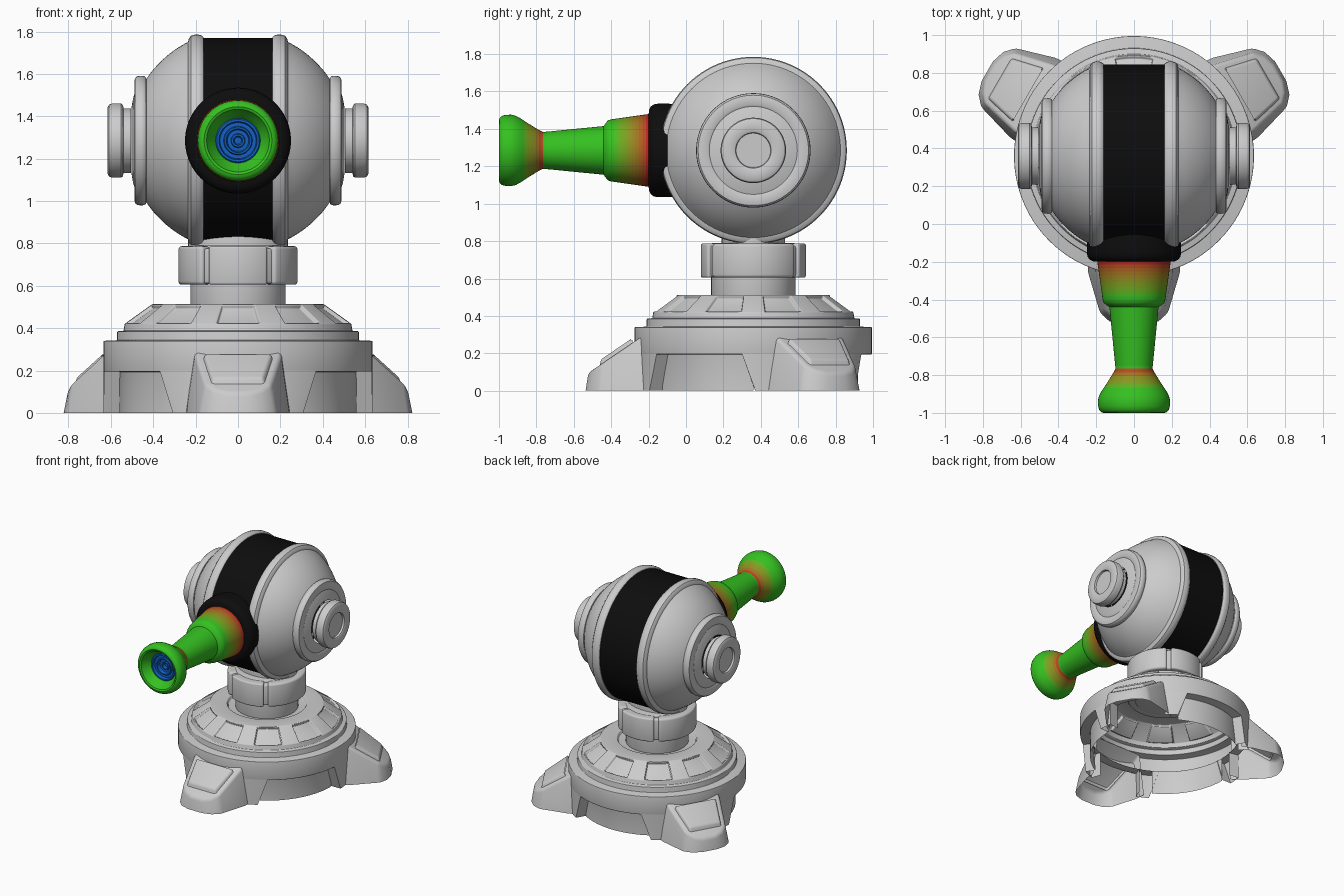
import bpy, bmesh
from math import sin, cos, pi, radians, sqrt

if "Cube" in bpy.data.objects:
    bpy.data.objects.remove(bpy.data.objects["Cube"])

CY, CZ = 0.36, 1.285            # turret axis and ball height
FEET = (-90, 30, 150)           # foot directions in degrees


def material(name, rgb):
    m = bpy.data.materials.new(name)
    m.diffuse_color = (*rgb, 1)
    m.use_nodes = True
    m.node_tree.nodes["Principled BSDF"].inputs["Base Color"].default_value = m.diffuse_color
    return m


def finish(name, bm, bevel=0.0, mats=()):
    """Round the hard edges, then turn the bmesh into a smooth-shaded object."""
    bmesh.ops.remove_doubles(bm, verts=bm.verts, dist=1e-5)
    if bevel:
        hard = [e for e in bm.edges if len(e.link_faces) == 2
                and e.calc_face_angle(0) > radians(28)]
        bmesh.ops.bevel(bm, geom=hard, offset=bevel, segments=3, profile=0.5,
                        affect='EDGES', clamp_overlap=True)
    me = bpy.data.meshes.new(name)
    bm.to_mesh(me)
    bm.free()
    for m in mats:
        me.materials.append(m)
    ob = bpy.data.objects.new(name, me)
    bpy.context.collection.objects.link(ob)
    bpy.ops.object.select_all(action='DESELECT')
    ob.select_set(True)
    bpy.context.view_layer.objects.active = ob
    bpy.ops.object.shade_smooth_by_angle(angle=radians(35))
    return ob


def revolve(prof, loc, axis='Z', sign=1, segs=72):
    """Surface of revolution from (radius, height) points; returns bmesh and face rows."""
    bm = bmesh.new()

    def point(r, h, a):
        c, s, h = r * cos(a), r * sin(a), h * sign
        p = {'Z': (c, s, h), 'X': (h, c, s), 'Y': (c, h, s)}[axis]
        return [p[i] + loc[i] for i in range(3)]
    rings = [[bm.verts.new(point(max(r, 1e-4), h, 2 * pi * i / segs)) for i in range(segs)]
             for r, h in prof]
    flip = (axis == 'Y') != (sign < 0)
    rows = []
    for a, b in zip(rings, rings[1:]):
        row = []
        for i in range(segs):
            j = (i + 1) % segs
            q = [a[i], a[j], b[j], b[i]]
            row.append(bm.faces.new(q[::-1] if flip else q))
        rows.append(row)
    return bm, rows


def lathe(name, prof, loc, axis='Z', sign=1, segs=72, bevel=0.0, mats=()):
    bm, _ = revolve(prof, loc, axis, sign, segs)
    return finish(name, bm, bevel, mats)


def sector(name, r0, r1, z0, z1, bottom, top, bevel, hollow=False, n=10):
    """Curved block between two radii; bottom and top are (start, end) angles."""
    bm = bmesh.new()
    cols = []
    for i in range(n + 1):
        col = []
        for r, z, (a, b) in ((r0, z0, bottom), (r1, z0, bottom), (r1, z1, top), (r0, z1, top)):
            t = radians(a + (b - a) * i / n)
            col.append(bm.verts.new((r * cos(t), CY + r * sin(t), z)))
        cols.append(col)
    for a, b in zip(cols, cols[1:]):
        for k in ((1,) if hollow else range(4)):
            m = (k + 1) % 4
            bm.faces.new((a[k], b[k], b[m], a[m]))
    for c in (cols[0], cols[-1]):
        bm.faces.new(c)
    bmesh.ops.recalc_face_normals(bm, faces=bm.faces)
    finish(name, bm, bevel)


def wedge(name, plan, top_plan, z_bottom, z_top, angle, bevel):
    """Sloped-top block from a half outline (radial, lateral), turned to a foot angle."""
    bm = bmesh.new()
    t = radians(angle)

    def ring(pts, z):
        full = pts + [(u, -v) for u, v in reversed(pts)]
        return [bm.verts.new((u * cos(t) - v * sin(t), CY + u * sin(t) + v * cos(t), z(u)))
                for u, v in full]
    lo, hi = ring(plan, z_bottom), ring(top_plan, z_top)
    for i in range(len(lo) - 1):        # the inner end and underside stay open
        bm.faces.new((lo[i], lo[i + 1], hi[i + 1], hi[i]))
    bm.faces.new(hi)
    bmesh.ops.recalc_face_normals(bm, faces=bm.faces)
    if max(bm.faces, key=lambda f: len(f.verts)).normal.z < 0:
        bmesh.ops.reverse_faces(bm, faces=bm.faces)
    finish(name, bm, bevel)


# Base: hollow stepped shell with ten sunken panels on the sloping tier
base_prof = [(.56, 0), (.56, .195), (.635, .195), (.635, .34), (.57, .343), (.57, .385),
             (.54, .388), (.535, .42), (.405, .513), (.285, .513), (.275, .49), (.2, .49)]
bm, rows = revolve(base_prof, (0, CY, 0), segs=120)
panels = [f for i, f in enumerate(rows[7]) if (i - 86) % 12 < 8]
bm.normal_update()
bmesh.ops.inset_region(bm, faces=panels, thickness=.008, depth=0, use_even_offset=True)
bmesh.ops.inset_region(bm, faces=panels, thickness=.004, depth=-.018, use_even_offset=True)
under_feet = [f for i, f in enumerate(rows[0]) if (i - 80) % 40 < 20]
bmesh.ops.delete(bm, geom=under_feet, context='FACES')
finish("base_shell", bm, .01)

# Feet: sloping leg, raised pad and the wall pieces beside it
slope = lambda u: .09 + (.89 - u) * .68
leg = [(.54, .248), (.62, .242), (.83, .18), (.875, .13), (.897, .06)]
leg_top = [(.54, .205), (.62, .202), (.82, .155), (.862, .11), (.882, .05)]
pad = [(.645, .168), (.825, .128)]
pad_top = [(.655, .155), (.815, .118)]
for k, ang in enumerate(FEET):
    wedge(f"foot_{k}", leg, leg_top, lambda u: 0, lambda u: slope(u), ang, .018)
    bm_pad = [(.645, 0)] + pad + [(.825, 0)]
    wedge(f"foot_pad_{k}", pad, pad_top, lambda u: slope(u) - .02,
          lambda u: slope(u) + .026, ang, .012)
    wedge(f"foot_pad_back_{k}", [(.64, .16), (.66, .16)], [(.648, .15), (.66, .15)],
          lambda u: slope(u) - .02, lambda u: slope(u) + .018, ang, 0)
    for s in (-1, 1):
        sector(f"foot_wall_{k}_{'left' if s > 0 else 'right'}", .555, .635, 0, .2,
               (ang + s * 20, ang + s * 29), (ang + s * 20, ang + s * 35.6), 0, hollow=True)

# Neck and its split collar
lathe("neck", [(0, .485), (.225, .485), (.225, .62), (.225, .79), (0, .79)], (0, CY, 0), bevel=.008)
lathe("collar_core", [(.2, .61), (.262, .61), (.262, .775), (.2, .775)], (0, CY, 0), bevel=.012)
for nm, mid, half in (("front", -90, 30), ("right", 0, 53), ("back", 90, 30), ("left", 180, 53)):
    span = (mid - half, mid + half)
    sector(f"collar_{nm}", .2, .281, .605, .787, span, span, .016, n=20)
saddle = lathe("saddle", [(.235, .77), (.235, .86), (0, .86)], (0, 0, 0), bevel=.006)
saddle.scale = (1, .72, 1)
saddle.location.y = CY

# Ball: black centre band, two domed halves with rims and side hubs
black = material("black", (.004, .004, .004))
lathe("ball_band", [(.484, -.175), (.484, .175)], (0, CY, CZ), 'X', segs=96, mats=[black])
rim = [(.45, .162), (.488, .162), (.497, .172), (.5, .185), (.5, .205), (.495, .222),
       (.482, .232), (.466, .236)]
dome = [(sqrt(.522 ** 2 - h * h), h) for h in [.24 + .02 * i for i in range(11)]]
hub_ring = [(.285, .432), (.298, .434), (.304, .442), (.306, .455), (.304, .475), (.295, .486),
            (.28, .489), (.245, .489), (.235, .484), (.2, .495), (.16, .502)]
hub = [(.152, .505), (.152, .54), (.168, .543), (.175, .552), (.175, .595), (.17, .608),
       (.158, .615), (.105, .615), (.095, .61), (.092, .595), (0, .595)]
for side, s in (("right", 1), ("left", -1)):
    lathe(f"ball_half_{side}", rim + dome + hub_ring, (0, CY, CZ), 'X', s, 96)
    lathe(f"side_hub_{side}", hub, (0, CY, CZ), 'X', s, 64)

# Barrel mount
lathe("barrel_mount", [(.245, 0), (.25, .1), (.25, .15), (.246, .172), (.235, .188),
                       (.215, .198), (.19, .2), (.15, .2)], (0, 0, CZ), 'Y', -1, mats=[black])

# Barrel: red fading to green along two stretches
red, green = (.5, .02, .015), (.035, .53, .015)
STEPS = 10
shades = [material(f"barrel_shade_{i}", [g + (r - g) * i / STEPS for r, g in zip(red, green)])
          for i in range(STEPS + 1)]
key = [(.195, .195), (.166, .4), (.16, .418), (.145, .43), (.13, .44), (.098, .765), (.108, .785),
       (.145, .845), (.172, .885), (.185, .91), (.191, .935), (.19, .965), (.184, .985),
       (.172, .997), (.16, 1.0), (.148, .995), (.14, .98), (.105, .93)]
prof = [key[0]]
for (r0, h0), (r1, h1) in zip(key, key[1:]):
    n = max(1, round(abs(h1 - h0) / .018))
    prof += [(r0 + (r1 - r0) * i / n, h0 + (h1 - h0) * i / n) for i in range(1, n + 1)]
bm, rows = revolve(prof, (0, 0, CZ), 'Y', -1)
for row, a, b in zip(rows, prof, prof[1:]):
    h = (a[1] + b[1]) / 2
    fade = 1 - (h - .2) / .2 if h < .6 else (1 - (h - .765) / .11 if h > .765 else 0)
    for f in row:
        f.material_index = round(max(0, min(1, fade)) * STEPS)
finish("barrel", bm, 0, shades)

# Blue stepped lens inside the muzzle
blue = material("blue", (.006, .12, .55))
lathe("lens", [(.106, .93), (.1, .938), (.09, .938), (.085, .915), (.068, .915), (.064, .925),
               (.056, .925), (.05, .9), (.034, .9), (.03, .908), (.022, .908), (.016, .885),
               (0, .885)], (0, 0, CZ), 'Y', -1, mats=[blue])
